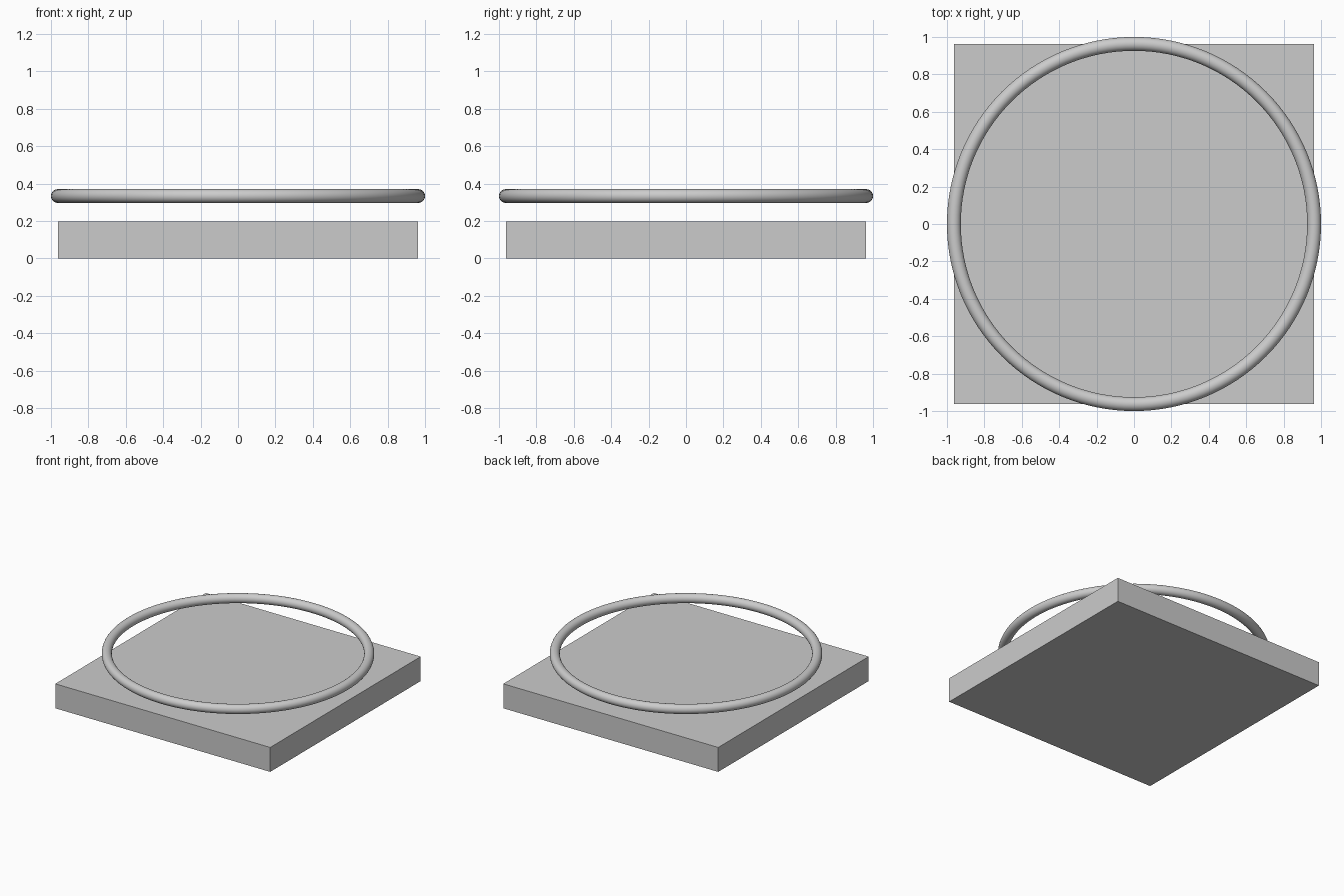
import bpy

if "Cube" in bpy.data.objects:
    bpy.data.objects.remove(bpy.data.objects["Cube"])

# Square base slab
HALF, HEIGHT = 0.963, 0.198
bpy.ops.mesh.primitive_cube_add(size=1, location=(0, 0, HEIGHT / 2))
slab = bpy.context.object
slab.name = "base_slab"
slab.scale = (2 * HALF, 2 * HALF, HEIGHT)
bpy.ops.object.transform_apply(location=False, rotation=False, scale=True)

# Round ring floating above the slab
bpy.ops.mesh.primitive_torus_add(
    major_radius=0.963, minor_radius=0.037,
    major_segments=128, minor_segments=24,
    location=(0, 0, 0.333))
ring = bpy.context.object
ring.name = "floating_ring"
bpy.ops.object.shade_smooth()
